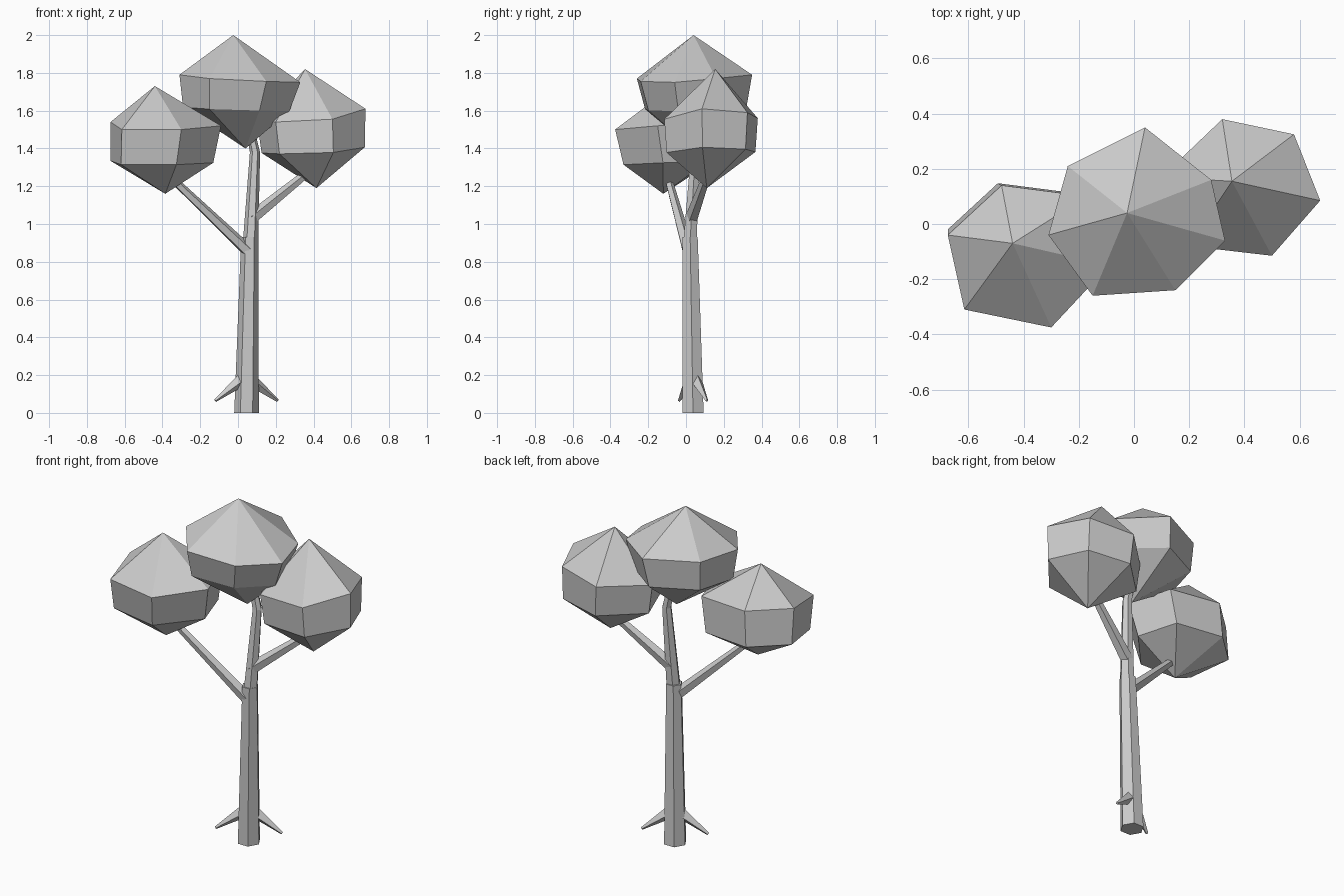
import bpy
import bmesh
from mathutils import Matrix, Vector
from math import cos, sin, tau

cube = bpy.data.objects.get("Cube")
if cube:
    bpy.data.objects.remove(cube, do_unlink=True)

# Single plain grey for the whole tree
grey = bpy.data.materials.new("plain_grey")
grey.use_nodes = True
colour = (0.6, 0.6, 0.6, 1.0)
grey.diffuse_color = colour
grey.node_tree.nodes["Principled BSDF"].inputs["Base Color"].default_value = colour


def finish(name, bm):
    """Turn a bmesh into a flat shaded object."""
    bmesh.ops.recalc_face_normals(bm, faces=bm.faces[:])
    mesh = bpy.data.meshes.new(name)
    bm.to_mesh(mesh)
    bm.free()
    mesh.materials.append(grey)
    obj = bpy.data.objects.new(name, mesh)
    bpy.context.collection.objects.link(obj)
    return obj


def bridge(bm, ring_a, ring_b):
    """Join two rings of equal length with quads."""
    n = len(ring_a)
    for i in range(n):
        j = (i + 1) % n
        bm.faces.new((ring_a[i], ring_a[j], ring_b[j], ring_b[i]))


def fan(bm, ring, tip):
    """Close a ring with triangles that meet at a tip."""
    for i in range(len(ring)):
        bm.faces.new((ring[i], ring[(i + 1) % len(ring)], tip))


def trunk_section(name, stations, sides=6):
    """Loft level rings through (centre, radius) stations."""
    bm = bmesh.new()
    rings = []
    for (x, y, z), radius in stations:
        angles = [tau * i / sides for i in range(sides)]
        rings.append([bm.verts.new((x + radius * cos(a), y + radius * sin(a), z))
                      for a in angles])
    for lower, upper in zip(rings, rings[1:]):
        bridge(bm, lower, upper)
    bm.faces.new(rings[0])
    bm.faces.new(rings[-1])
    return finish(name, bm)


def branch(name, start, end, thick, thin, sides=5):
    """Tapered straight stick between two points."""
    start, end = Vector(start), Vector(end)
    axis = end - start
    turn = axis.to_track_quat("Z", "Y").to_matrix().to_4x4()
    place = Matrix.Translation((start + end) / 2) @ turn
    bm = bmesh.new()
    bmesh.ops.create_cone(bm, cap_ends=True, segments=sides, radius1=thick,
                          radius2=thin, depth=axis.length, matrix=place)
    return finish(name, bm)


def crown(name, top, bottom, rim, low_z, shrink, shift):
    """Faceted leaf clump: the lower ring is a smaller, shifted copy of the rim."""
    bm = bmesh.new()
    middle = sum((Vector(p) for p in rim), Vector()) / len(rim)
    upper = [bm.verts.new(p) for p in rim]
    lower = []
    for p in rim:
        q = middle + (Vector(p) - middle) * shrink + Vector(shift)
        q.z = low_z + (p[2] - middle.z) / 2
        lower.append(bm.verts.new(q))
    bridge(bm, upper, lower)
    fan(bm, upper, bm.verts.new(top))
    fan(bm, lower, bm.verts.new(bottom))
    return finish(name, bm)


# Trunk: a long lower piece and a leaning, bent upper piece
trunk_section("lower_trunk", [((0.045, 0.037, 0), 0.065),
                              ((0.063, 0.022, 0.93), 0.046)])
trunk_section("upper_trunk", [((0.067, 0.022, 0.92), 0.04),
                              ((0.09, 0.05, 1.38), 0.027),
                              ((0.06, 0.05, 1.52), 0.022)])

# Branches that carry the side crowns
branch("right_branch", (0.05, 0.01, 0.86), (-0.37, -0.1, 1.26), 0.034, 0.02)
branch("left_branch", (0.07, 0.03, 1.03), (0.38, 0.12, 1.28), 0.036, 0.022)

# Small twigs near the ground
branch("right_twig", (0.04, 0.03, 0.19), (-0.12, -0.035, 0.065), 0.038, 0.008, 4)
branch("left_twig", (0.05, 0.045, 0.19), (0.21, 0.11, 0.065), 0.038, 0.008, 4)

# Leaf crowns
crown("middle_crown", (-0.025, 0.04, 2), (0.04, 0.03, 1.4),
      [(0.04, 0.35, 1.79), (0.28, 0.16, 1.77), (0.33, -0.06, 1.75),
       (0.15, -0.24, 1.755), (-0.15, -0.26, 1.77), (-0.31, -0.04, 1.79),
       (-0.24, 0.21, 1.79)],
      1.61, 0.88, (-0.02, 0.01, 0))
crown("right_crown", (-0.44, -0.07, 1.73), (-0.385, -0.12, 1.16),
      [(-0.675, -0.04, 1.54), (-0.615, -0.31, 1.5), (-0.3, -0.375, 1.5),
       (-0.09, -0.15, 1.52), (-0.17, 0.1, 1.53), (-0.48, 0.14, 1.54)],
      1.325, 0.93, (-0.02, 0.025, 0))
crown("left_crown", (0.355, 0.155, 1.82), (0.415, 0.11, 1.19),
      [(0.32, 0.38, 1.56), (0.58, 0.325, 1.59), (0.675, 0.085, 1.61),
       (0.5, -0.115, 1.555), (0.2, -0.08, 1.54), (0.1, 0.17, 1.55)],
      1.385, 0.95, (0.01, 0, 0))
